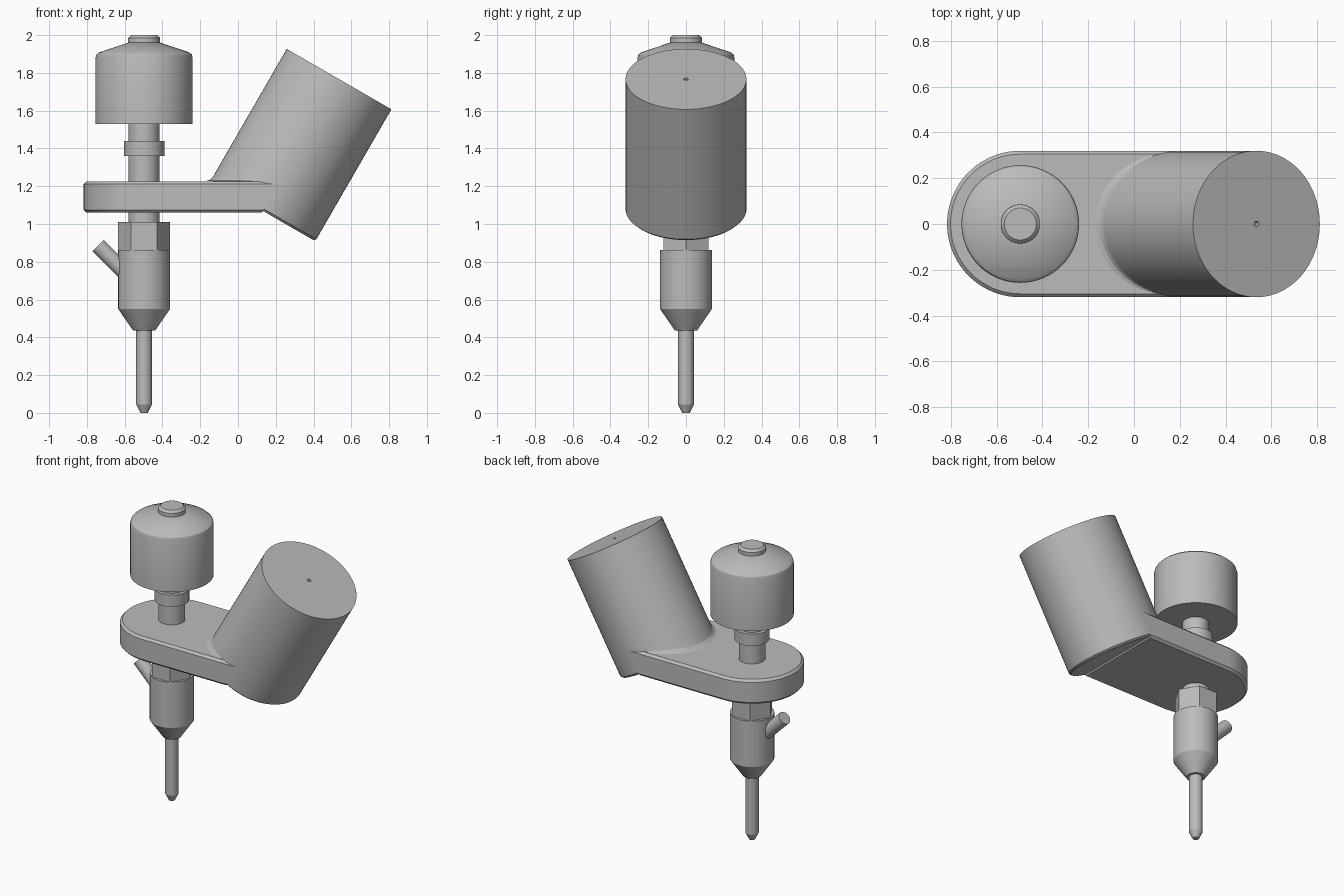
import bpy, bmesh, math
from mathutils import Matrix, Vector

cube = bpy.data.objects.get("Cube")
if cube:
    bpy.data.objects.remove(cube, do_unlink=True)

# One plain grey for everything
grey = bpy.data.materials.new("machine grey")
grey.use_nodes = True
COLOUR = (0.5, 0.5, 0.5, 1)
grey.diffuse_color = COLOUR
grey.node_tree.nodes["Principled BSDF"].inputs["Base Color"].default_value = COLOUR

SPINDLE_X = -0.497
R = 0.32                                   # motor and arm share this radius
TILT = math.radians(30)
BASE = Vector((0.132, 0, 1.069))           # centre of the motor's lower face


def finish(name, bm, matrix=Matrix()):
    bmesh.ops.remove_doubles(bm, verts=bm.verts, dist=1e-5)
    bmesh.ops.recalc_face_normals(bm, faces=bm.faces)
    mesh = bpy.data.meshes.new(name)
    bm.to_mesh(mesh)
    bm.free()
    mesh.materials.append(grey)
    obj = bpy.data.objects.new(name, mesh)
    obj.matrix_world = matrix
    bpy.context.collection.objects.link(obj)
    bpy.ops.object.select_all(action='DESELECT')
    obj.select_set(True)
    bpy.context.view_layer.objects.active = obj
    bpy.ops.object.shade_smooth_by_angle(angle=math.radians(25))
    return obj


def loft(bm, rings, closed=True):
    """Bridge rings of points with quads."""
    rows = [[bm.verts.new(p) for p in ring] for ring in rings]
    for a, b in zip(rows, rows[1:]):
        n = len(a)
        for i in range(n if closed else n - 1):
            j = (i + 1) % n
            bm.faces.new((a[i], a[j], b[j], b[i]))
    return rows


def lathe(name, profile, matrix, sides=64):
    """Turn (radius, height) points about the local z axis and cap both ends."""
    bm = bmesh.new()
    turns = [2 * math.pi * i / sides for i in range(sides)]
    rows = loft(bm, [[(r * math.cos(t), r * math.sin(t), z) for t in turns]
                     for r, z in profile])
    bm.faces.new(rows[0])
    bm.faces.new(rows[-1])
    return finish(name, bm, matrix)


def spindle_part(name, profile, sides=64):
    return lathe(name, profile, Matrix.Translation((SPINDLE_X, 0, 0)), sides)


# Spindle stack, from the tip upwards
spindle_part("tool_rod", [(0.02, 0), (0.042, 0.045), (0.042, 0.44)], 48)
spindle_part("chuck_body", [(0.058, 0.435), (0.137, 0.55), (0.137, 0.862)])
spindle_part("hex_nut", [(0.137, 0.86), (0.137, 1.01)], 6)
spindle_part("shaft", [(0.082, 1.0), (0.082, 1.54)])
spindle_part("shaft_collar", [(0.107, 1.36), (0.107, 1.44)])
spindle_part("upper_housing", [(0.257, 1.53), (0.257, 1.88), (0.252, 1.897),
                               (0.240, 1.908), (0.085, 1.96)])
spindle_part("top_button", [(0.085, 1.955), (0.085, 1.985), (0.07, 2.0)])

# Angled side nozzle
nozzle_tip = Matrix.Translation((-0.741, 0, 0.886))
lathe("side_nozzle", [(0.043, -0.25), (0.043, 0)],
      nozzle_tip @ Matrix.Rotation(math.radians(-45), 4, 'Y'), 48)

# Tilted motor with a small centre hole in its upper face
LENGTH = 0.806
lathe("motor", [(R - 0.012, 0), (R, 0.012), (R, LENGTH), (0.012, LENGTH),
                (0.012, LENGTH - 0.03)],
      Matrix.Translation(BASE) @ Matrix.Rotation(TILT, 4, 'Y'), 96)


def axis_x(z):
    return BASE.x + (z - BASE.z) * math.tan(TILT)


# Arm: round-ended slab with chamfered rims, ending on the motor's axis
LOW, HIGH, RIM = 1.06, 1.226, 0.015
bm = bmesh.new()
rings = []
for inset, z in [(RIM, LOW), (0, LOW + RIM), (0, HIGH - RIM), (RIM, HIGH)]:
    r = R - inset
    ring = [(axis_x(z), r, z)]
    for i in range(49):
        t = math.pi * (0.5 + i / 48)
        ring.append((SPINDLE_X + r * math.cos(t), r * math.sin(t), z))
    ring.append((axis_x(z), -r, z))
    rings.append(ring)
rows = loft(bm, rings)
bm.faces.new(rows[0])
bm.faces.new(rows[-1])
finish("arm", bm)

# Thin fillet where the motor rises out of the arm, fading towards the sides
bm = bmesh.new()
lower, middle, upper = [], [], []
for i in range(41):
    s = i / 20 - 1
    t = math.pi + s * math.radians(72)
    fade = 1 - s ** 4
    for ring, out, rise in [(lower, 0.02, 0), (middle, 0.006, 0.007), (upper, 0, 0.022)]:
        z = HIGH + 0.001 + rise * fade
        r = R + out * fade
        ring.append((axis_x(z) + r / math.cos(TILT) * math.cos(t), r * math.sin(t), z))
loft(bm, [lower, middle, upper], closed=False)
fillet = finish("motor_fillet", bm)
# Open strip: make sure it faces upwards
if sum(p.normal.z for p in fillet.data.polygons) < 0:
    fillet.data.flip_normals()
